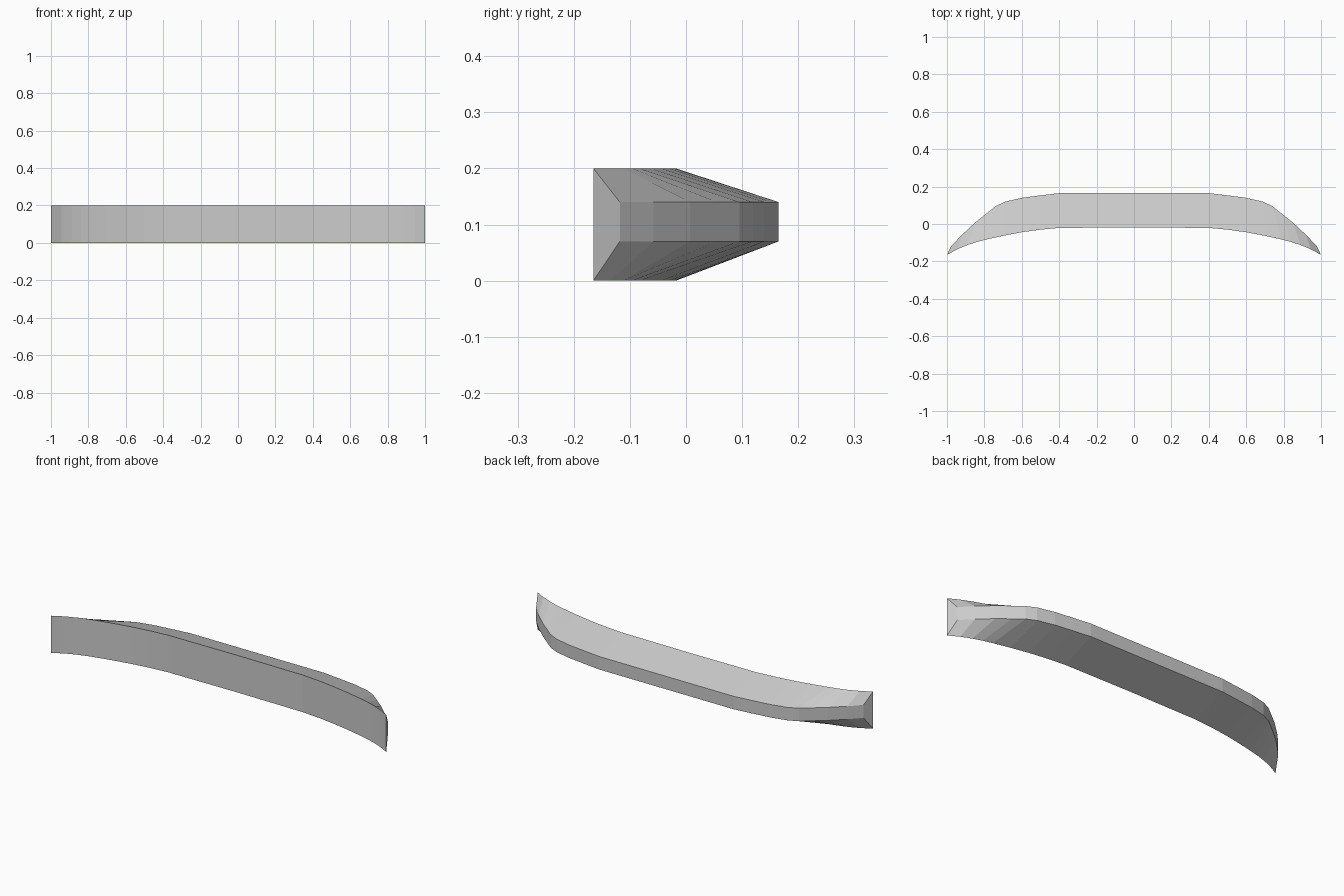
import bpy, bmesh

if "Cube" in bpy.data.objects:
    bpy.data.objects.remove(bpy.data.objects["Cube"])

# Half plan: (front x, front y, back x, back y) from the centre to the end
half = [
    (0.00, -0.018, 0.00, 0.165),
    (0.40, -0.021, 0.40, 0.165),
    (0.50, -0.030, 0.50, 0.153),
    (0.60, -0.044, 0.60, 0.140),
    (0.70, -0.063, 0.69, 0.119),
    (0.79, -0.083, 0.74, 0.095),
    (0.84, -0.096, 0.79, 0.055),
    (0.89, -0.112, 0.85, 0.007),
    (0.945, -0.135, 0.92, -0.058),
    (1.00, -0.165, 0.977, -0.118),
]
stations = [(-a, b, -c, d) for a, b, c, d in reversed(half[1:])] + half

# Wedge section: tall front face narrowing to a slim back band
bm = bmesh.new()
rings = []
for fx, fy, bx, by in stations:
    rings.append([bm.verts.new(p) for p in (
        (fx, fy, 0.0), (fx, fy, 0.2), (bx, by, 0.14), (bx, by, 0.07))])
for a, b in zip(rings, rings[1:]):
    for i in range(4):
        j = (i + 1) % 4
        bm.faces.new((a[i], b[i], b[j], a[j]))
# End caps
bm.faces.new(rings[0])
bm.faces.new(rings[-1][::-1])
bmesh.ops.recalc_face_normals(bm, faces=bm.faces)

mesh = bpy.data.meshes.new("curved_bumper")
bm.to_mesh(mesh)
bm.free()
bumper = bpy.data.objects.new("curved_bumper", mesh)
bpy.context.collection.objects.link(bumper)
